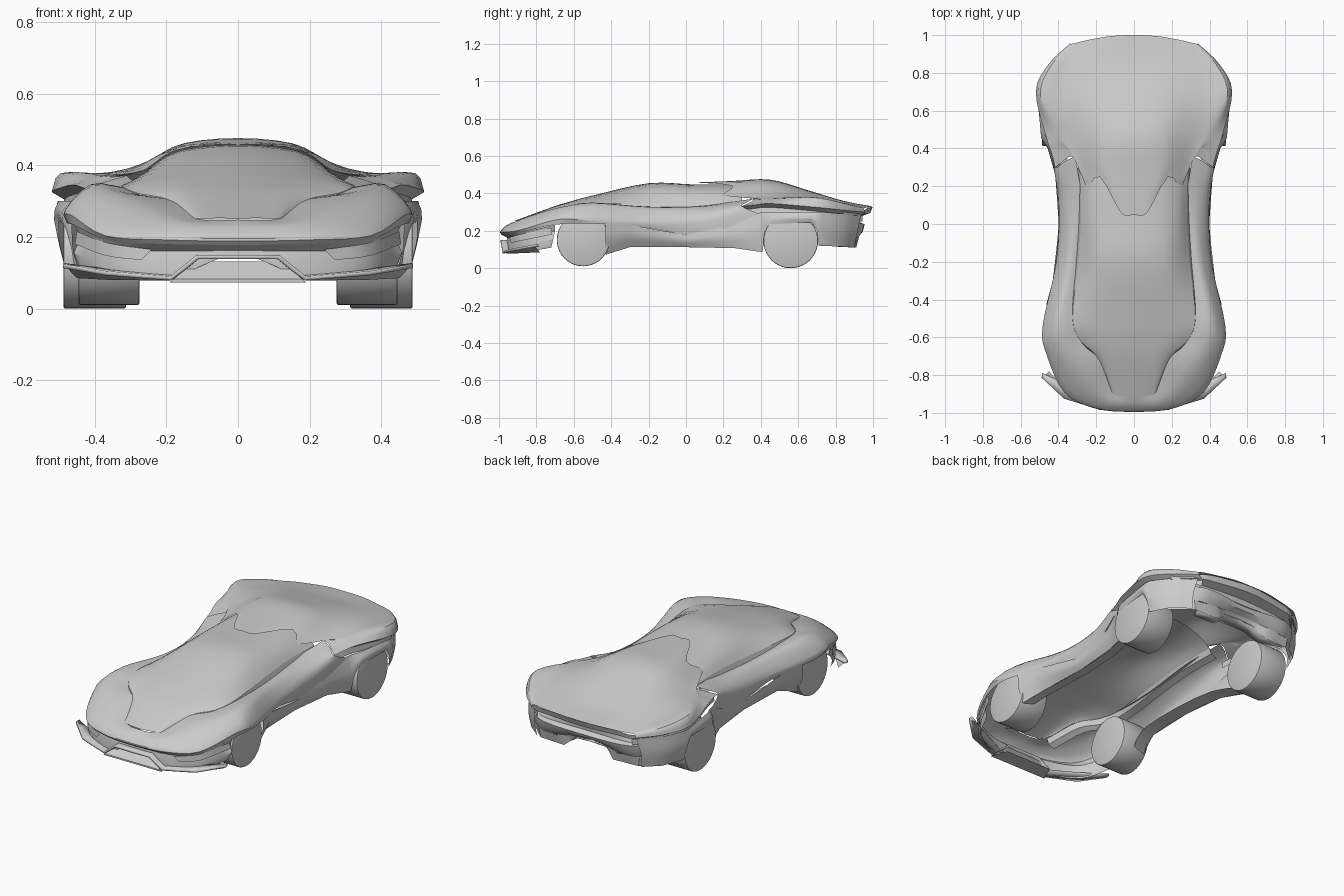
import bpy, bmesh, math
from mathutils import Vector as V


def spline(pts, n, curved=True):
    """Resample a rail; rails that start on the centreline continue as a mirror image."""
    p = [V(q) for q in pts]
    if not curved:
        n_seg = [(p[i], p[i + 1]) for i in range(len(p) - 1)]
        return [a.lerp(b, k / n) for a, b in n_seg for k in range(n)] + [p[-1]]
    on_axis = abs(p[0].x) < 1e-6 and p[1].x > 1e-6
    first = V((-p[1].x, p[1].y, p[1].z)) if on_axis else 2 * p[0] - p[1]
    q = [first] + p + [2 * p[-1] - p[-2]]
    out = []
    for i in range(1, len(q) - 2):
        a, b, c, d = q[i - 1:i + 3]
        for k in range(n):
            t = k / n
            out.append(0.5 * (2 * b + (c - a) * t + (2 * a - 5 * b + 4 * c - d) * t * t
                              + (3 * b - a - 3 * c + d) * t ** 3))
    return out + [p[-1]]


def finish(name, bm, mirror=True, thick=0, angle=35):
    bmesh.ops.remove_doubles(bm, verts=bm.verts, dist=1e-4)
    bmesh.ops.recalc_face_normals(bm, faces=bm.faces)
    me = bpy.data.meshes.new(name)
    bm.to_mesh(me)
    bm.free()
    ob = bpy.data.objects.new(name, me)
    bpy.context.collection.objects.link(ob)
    bpy.ops.object.select_all(action='DESELECT')
    ob.select_set(True)
    bpy.context.view_layer.objects.active = ob
    bpy.ops.object.shade_smooth_by_angle(angle=math.radians(angle))
    if thick:
        ob.modifiers.new("thickness", 'SOLIDIFY').thickness = thick
    if mirror:
        ob.modifiers.new("mirror", 'MIRROR').use_axis[0] = True
    return ob


def loft(name, rails, n=4, m=3, along=True, across=True, thick=0):
    """Skin a panel through several lengthwise rails."""
    lines = [spline(r, n, along) for r in rails]
    cols = [spline(c, m, across) for c in zip(*lines)]
    bm = bmesh.new()
    g = [[bm.verts.new(co) for co in c] for c in cols]
    for a, b in zip(g, g[1:]):
        for j in range(len(a) - 1):
            bm.faces.new((a[j], b[j], b[j + 1], a[j + 1]))
    ob = finish(name, bm, thick=thick)
    me = ob.data
    if sum(p.normal.dot(p.center - V((0.1, 0, 0.1))) for p in me.polygons) < 0:
        me.flip_normals()
    return ob


def shift(rail, dx=0, dy=0, dz=0):
    return [(x + dx, y + dy, z + dz) for x, y, z in rail]


# Long glass canopy from the nose to the roof, with a skirt forming the side window slits
glass_edge = [(.12, -.88, .25), (.19, -.71, .303), (.28, -.62, .322), (.325, -.5, .343), (.295, -.2, .345),
              (.28, .05, .355), (.285, .30, .358)]
loft("canopy", [
    [(0, -.92, .252), (0, -.72, .325), (0, -.62, .356), (0, -.5, .388), (0, -.2, .454), (0, .05, .447), (0, .30, .448)],
    [(.08, -.91, .252), (.11, -.72, .322), (.14, -.62, .35), (.17, -.5, .377), (.16, -.2, .438), (.15, .05, .437),
     (.14, .30, .435)],
    [(.11, -.90, .251), (.16, -.72, .312), (.22, -.62, .338), (.265, -.5, .361), (.24, -.2, .396), (.235, .05, .402),
     (.235, .30, .395)],
    glass_edge,
])
loft("window_slits", [glass_edge, shift(glass_edge, .012, 0, -.03), shift(glass_edge, .05, 0, -.045)], m=1, across=False)

# Hood rim and front fenders, flowing back into the waist
hood_lip = [(0, -.985, .178), (.2, -.967, .18), (.36, -.885, .19), (.455, -.70, .232), (.475, -.5, .238),
            (.405, -.2, .215), (.395, .1, .175), (.44, .39, .29)]
loft("front_fenders", [
    [(0, -.92, .248), (.11, -.88, .25), (.18, -.72, .30), (.275, -.63, .318), (.32, -.5, .338),
     (.29, -.2, .315), (.275, .1, .335), (.31, .36, .371)],
    [(0, -.96, .228), (.16, -.935, .24), (.29, -.80, .29), (.385, -.65, .33), (.41, -.5, .347),
     (.345, -.2, .326), (.335, .1, .325), (.37, .33, .354)],
    [(0, -.994, .195), (.2, -.977, .2), (.365, -.885, .215), (.46, -.68, .275), (.48, -.55, .272),
     (.408, -.2, .255), (.397, .1, .275), (.418, .30, .331)],
    hood_lip,
])

# Rear deck with its forward points, wide haunches and undercut recess
haunch = [(.418, .30, .331), (.435, .37, .338), (.465, .46, .345), (.52, .70, .325), (.453, .845, .31), (.34, .955, .30)]
loft("rear_deck", [
    [(0, .05, .457), (0, .25, .466), (0, .45, .473), (0, .65, .417), (0, .85, .357), (0, 1.0, .33)],
    [(.07, .06, .457), (.13, .25, .459), (.155, .45, .458), (.16, .65, .412), (.16, .85, .357), (.12, .995, .33)],
    [(.18, .25, .44), (.215, .34, .43), (.25, .45, .413), (.29, .65, .388), (.29, .82, .355), (.23, .977, .325)],
    [(.255, .2, .39), (.285, .30, .382), (.33, .43, .376), (.39, .62, .377), (.375, .80, .352), (.29, .963, .323)],
    [(.31, .36, .371), (.36, .41, .367), (.41, .48, .368), (.495, .68, .378), (.445, .83, .35), (.333, .953, .318)],
    haunch,
])
loft("haunch_undercut", [haunch, shift(haunch, -.035, -.01, -.02), shift(haunch, -.03, -.012, -.052)], m=1, across=False)

# Lower flanks with the rear wheel arch cut into their edge
sill = [(.43, -.43, .072), (.385, -.3, .112), (.375, 0, .112), (.40, .26, .107), (.45, .41, .085),
        (.47, .42, .19), (.488, .45, .235), (.50, .67, .245), (.50, .70, .2), (.485, .71, .12),
        (.43, .83, .115), (.34, .90, .11)]
belt = [(.465, -.43, .238), (.43, -.3, .232), (.395, 0, .178), (.41, .26, .232), (.44, .39, .295),
        (.45, .42, .30), (.47, .47, .30), (.50, .67, .30), (.503, .70, .30), (.50, .73, .30),
        (.43, .85, .29), (.33, .935, .285)]
bulge = [(V(a) + V(b)) / 2 + V((.012, 0, 0)) for a, b in zip(sill, belt)]
loft("lower_sides", [belt, bulge, sill], n=2, along=False)
loft("sill_returns", [sill[:5], shift(sill[:5], -.07, 0, .015)], n=2, m=1, across=False)

# Front fascia set back below the hood lip
loft("front_fascia", [
    hood_lip[:4],
    [(0, -.955, .162), (.2, -.935, .16), (.36, -.86, .165), (.44, -.70, .20)],
    [(0, -.955, .155), (.17, -.95, .115), (.36, -.875, .115), (.458, -.71, .155)],
    [(0, -.955, .15), (.19, -.945, .085), (.36, -.865, .085), (.44, -.72, .11)],
], m=1, across=False)

# Splitter blade with raised centre and upswept tips
blade = [(0, -.992, .15), (.115, -.99, .15), (.19, -.98, .09), (.37, -.925, .105), (.488, -.815, .125)]
blade_back = [(0, -.93, .152), (.11, -.93, .152), (.18, -.92, .095), (.35, -.85, .11), (.485, -.79, .127)]
loft("splitter_blade", [blade, blade_back], n=2, m=1, along=False, across=False, thick=.012)
loft("splitter_lower", [blade[2:], [(.19, -.96, .078), (.36, -.88, .08), (.45, -.78, .085)]],
     n=2, m=1, along=False, across=False)

# Centre scoop: ramp and floor
loft("nose_scoop", [
    [(0, -.93, .132), (.12, -.93, .132)],
    [(0, -.985, .082), (.18, -.985, .082)],
    [(0, -.985, .073), (.19, -.985, .073)],
    [(0, -.89, .076), (.15, -.89, .076)],
], n=2, m=1, along=False, across=False)

# Headlight strips tucked under the hood lip
loft("headlights", [
    [(.24, -.945, .165), (.36, -.88, .182), (.45, -.72, .215)],
    [(.27, -.935, .135), (.37, -.875, .148), (.455, -.715, .18)],
], m=1, across=False)

# Stepped tail: lip, groove, bumper roll and lower apron
loft("tail_fascia", [
    [(0, .998, .328), (.225, .972, .322), (.325, .945, .31), (.44, .842, .31)],
    [(0, .985, .295), (.225, .962, .29), (.33, .938, .285), (.443, .837, .285)],
    [(0, .93, .275), (.22, .92, .272), (.32, .90, .27), (.435, .82, .275)],
    [(0, .925, .245), (.22, .925, .245), (.32, .91, .25), (.44, .82, .255)],
    [(0, .945, .225), (.22, .955, .235), (.33, .925, .24), (.45, .82, .24)],
    [(0, .935, .205), (.22, .945, .195), (.33, .915, .19), (.45, .81, .19)],
    [(0, .90, .19), (.22, .92, .165), (.33, .90, .165), (.45, .79, .165)],
], m=1, across=False)
loft("rear_apron", [
    [(0, .90, .195), (.12, .905, .185), (.20, .925, .165), (.33, .905, .165), (.45, .79, .165)],
    [(0, .87, .165), (.10, .885, .16), (.16, .91, .11), (.32, .90, .11), (.43, .80, .115)],
], n=2, m=1, along=False, across=False)

# Rear diffuser frame under the apron
loft("diffuser", [
    [(0, .89, .165), (.10, .89, .16), (.17, .905, .112), (.3, .895, .112)],
    [(0, .83, .155), (.09, .83, .15), (.15, .84, .115), (.28, .84, .115)],
], n=1, m=1, along=False, across=False, thick=.008)


# Solid wheels with lightly eased edges
def wheels(name, x, y, z, radius, width):
    bm = bmesh.new()
    bmesh.ops.create_cone(bm, cap_ends=True, segments=40, radius1=radius, radius2=radius, depth=width)
    rims = [e for e in bm.edges if any(len(f.verts) > 4 for f in e.link_faces)]
    bmesh.ops.bevel(bm, geom=rims, offset=.006, segments=2, profile=.5, affect='EDGES')
    for v in bm.verts:
        v.co = V((x + v.co.z, y + v.co.x, z + v.co.y))
    return finish(name, bm)


wheels("front_wheels", .36, -.55, .151, .141, .17)
wheels("rear_wheels", .40, .56, .146, .146, .175)
